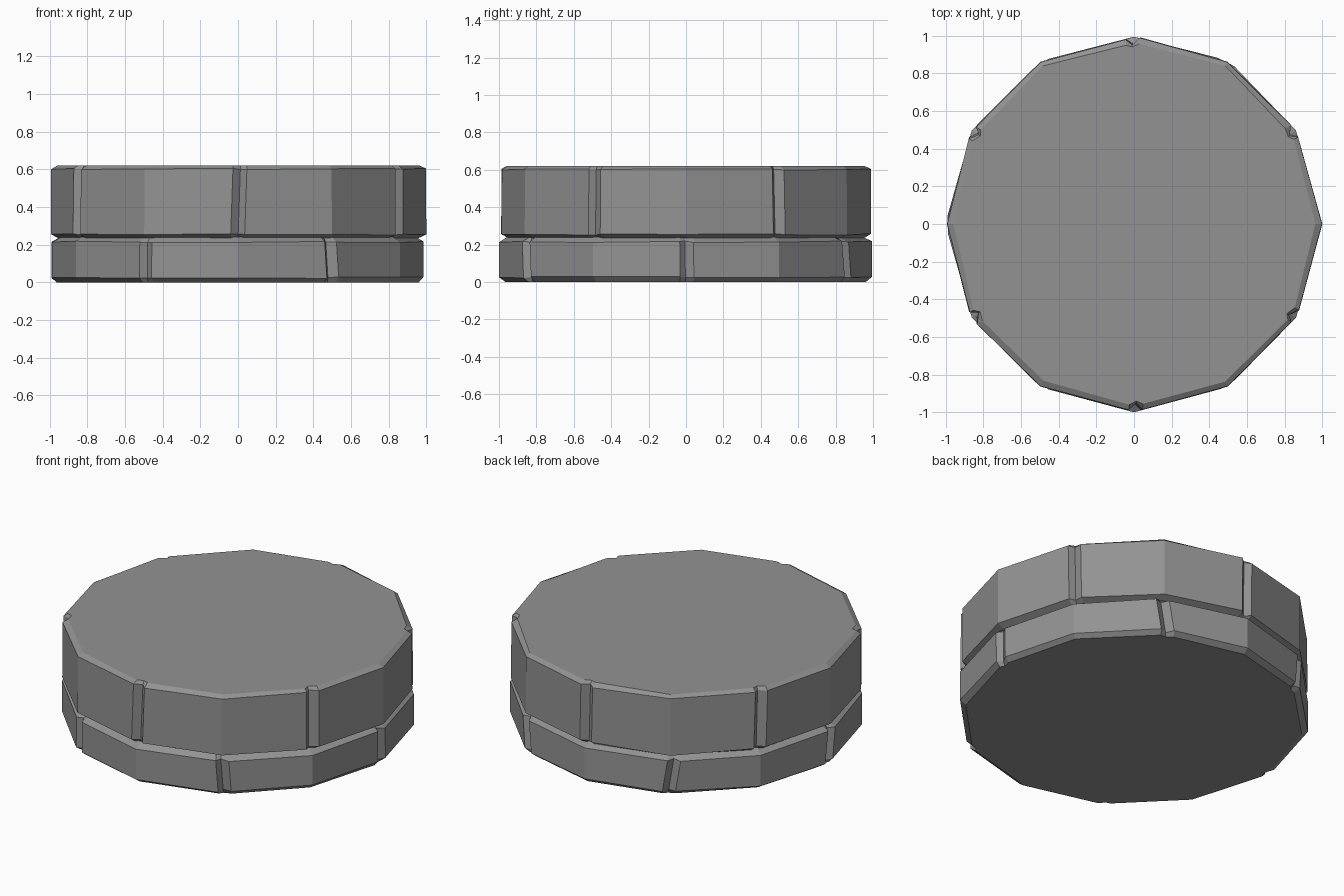
import bpy, bmesh, math, random

if "Cube" in bpy.data.objects:
    bpy.data.objects.remove(bpy.data.objects["Cube"])

random.seed(4)

stone = bpy.data.materials.new("grey stone")
stone.diffuse_color = (0.29, 0.29, 0.29, 1)
stone.use_nodes = True
stone.node_tree.nodes["Principled BSDF"].inputs["Base Color"].default_value = stone.diffuse_color


def jit(a):
    return random.uniform(-a, a)


def course(name, first_joint, rows, lean):
    """Ring of six two-sided blocks; rows = (height, inset, groove radius, is_cap)."""
    # columns: (angle, radius, is_groove)
    cols = []
    for k in range(6):
        a = first_joint + 60 * k
        for d, groove in ((-1.9, False), (jit(0.5), True), (2.4, False)):
            r = math.cos(math.radians(15)) / math.cos(math.radians(15 - abs(d)))
            cols.append((a + d, r + jit(0.004), groove))
        cols.append((a + 30, 1.0 + jit(0.004), False))

    bm = bmesh.new()
    rings = []
    skew = [jit(lean) for _ in range(6)]
    for z, inset, groove_r, cap in rows:
        ring = []
        for i, (ang, rad, groove) in enumerate(cols):
            t = (z - rows[0][0]) / (rows[-1][0] - rows[0][0]) - 0.5
            if i % 4 != 3:                      # joints lean slightly
                ang += skew[i // 4] * t
            r = groove_r if groove else rad - inset
            zz = z
            if cap:
                r += 0 if groove else jit(0.007)
            else:
                zz += jit(0.004)
            c, s = math.cos(math.radians(ang)), math.sin(math.radians(ang))
            ring.append(bm.verts.new((r * c, r * s, zz)))
        rings.append(ring)

    n = len(cols)
    for lo, hi in zip(rings, rings[1:]):
        for i in range(n):
            j = (i + 1) % n
            bm.faces.new((lo[i], lo[j], hi[j], hi[i]))
    bm.faces.new(rings[0][::-1])
    bm.faces.new(rings[-1])
    bmesh.ops.recalc_face_normals(bm, faces=bm.faces)

    me = bpy.data.meshes.new(name)
    bm.to_mesh(me)
    bm.free()
    me.materials.append(stone)
    ob = bpy.data.objects.new(name, me)
    bpy.context.collection.objects.link(ob)


# lower course: thin blocks, joints at 0, 60, 120...
course("lower_stone_course", 0,
       ((0.0, 0.035, 0.945, True), (0.025, 0.004, 0.955, False),
        (0.215, 0.004, 0.955, False), (0.241, 0.05, 0.935, True)), 2.5)

# upper course: tall blocks, joints shifted half a block
course("upper_stone_course", 30,
       ((0.236, 0.045, 0.935, True), (0.255, 0.004, 0.955, False),
        (0.602, 0.006, 0.95, False), (0.62, 0.034, 0.94, True)), 1.2)
